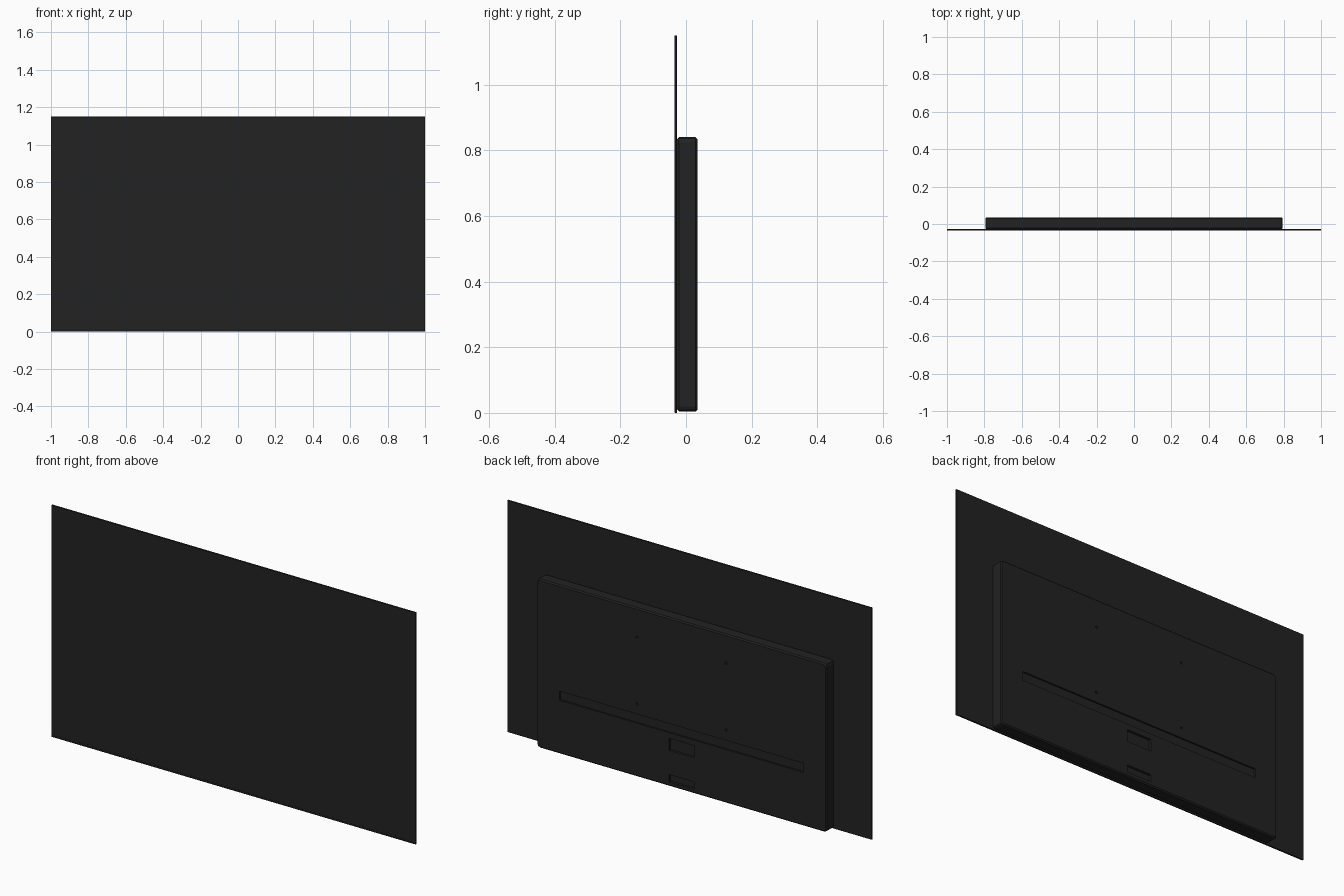
import bpy
import bmesh
from math import pi
from mathutils import Matrix, Vector

cube = bpy.data.objects.get("Cube")
if cube:
    bpy.data.objects.remove(cube, do_unlink=True)


def material(name, value):
    m = bpy.data.materials.new(name)
    m.use_nodes = True
    color = (value, value, value, 1)
    m.diffuse_color = color
    bsdf = m.node_tree.nodes["Principled BSDF"]
    bsdf.inputs["Base Color"].default_value = color
    bsdf.inputs["Roughness"].default_value = 0.6
    return m


charcoal = material("charcoal plastic", 0.016)
trim_black = material("black trim", 0.012)


def add_box(bm, low, high):
    low, high = Vector(low), Vector(high)
    place = Matrix.Translation((low + high) / 2) @ Matrix.Diagonal((*(high - low), 1))
    return bmesh.ops.create_cube(bm, size=1, matrix=place)["verts"]


def finish(name, bm, mat):
    bmesh.ops.recalc_face_normals(bm, faces=bm.faces)
    mesh = bpy.data.meshes.new(name)
    bm.to_mesh(mesh)
    bm.free()
    mesh.materials.append(mat)
    obj = bpy.data.objects.new(name, mesh)
    bpy.context.collection.objects.link(obj)
    return obj


def cut(target, bm):
    """Subtract a set of solids from the target, then discard them."""
    cutter = finish("cutter", bm, charcoal)
    cutter.hide_render = True
    mod = target.modifiers.new("cut", 'BOOLEAN')
    mod.operation = 'DIFFERENCE'
    mod.solver = 'EXACT'
    mod.object = cutter
    bpy.context.view_layer.objects.active = target
    bpy.ops.object.modifier_apply(modifier=mod.name)
    bpy.data.objects.remove(cutter, do_unlink=True)


FRONT, SEAM, BACK = -0.035, -0.027, 0.035

# Thin display panel
bm = bmesh.new()
add_box(bm, (-1, FRONT, 0), (1, SEAM, 1.15))
bmesh.ops.bevel(bm, geom=bm.edges[:], offset=0.0015, segments=1, affect='EDGES')
finish("display_panel", bm, charcoal)

# Narrow trim along the lower front edge
bm = bmesh.new()
add_box(bm, (-0.998, FRONT - 0.0005, 0.002), (0.998, FRONT + 0.001, 0.012))
finish("lower_trim", bm, trim_black)

# Rear housing: chamfered corners, then a softened rim front and back
bm = bmesh.new()
add_box(bm, (-0.795, SEAM, 0.004), (0.795, BACK, 0.84))
corners = [e for e in bm.edges if abs(e.verts[0].co.y - e.verts[1].co.y) > 0.01]
bmesh.ops.bevel(bm, geom=corners, offset=0.016, segments=2, profile=0.5, affect='EDGES')
rim = [e for e in bm.edges if abs(e.verts[0].co.y - e.verts[1].co.y) < 0.001]
bmesh.ops.bevel(bm, geom=rim, offset=0.006, segments=1, affect='EDGES')
housing = finish("rear_housing", bm, charcoal)

# Recesses: cable channel, connector bay, lower slot
bm = bmesh.new()
for half, z0, z1, depth in ((0.67, 0.27, 0.315, 0.008),
                            (0.068, 0.182, 0.242, 0.012),
                            (0.068, 0.026, 0.062, 0.012)):
    add_box(bm, (-half, BACK - depth, z0), (half, BACK + 0.02, z1))

# Four wall-mount holes
for x in (-0.245, 0.245):
    for z in (0.365, 0.697):
        place = Matrix.Translation((x, BACK, z)) @ Matrix.Rotation(pi / 2, 4, 'X')
        bmesh.ops.create_cone(bm, cap_ends=True, segments=12, radius1=0.006,
                              radius2=0.006, depth=0.03, matrix=place)
cut(housing, bm)
